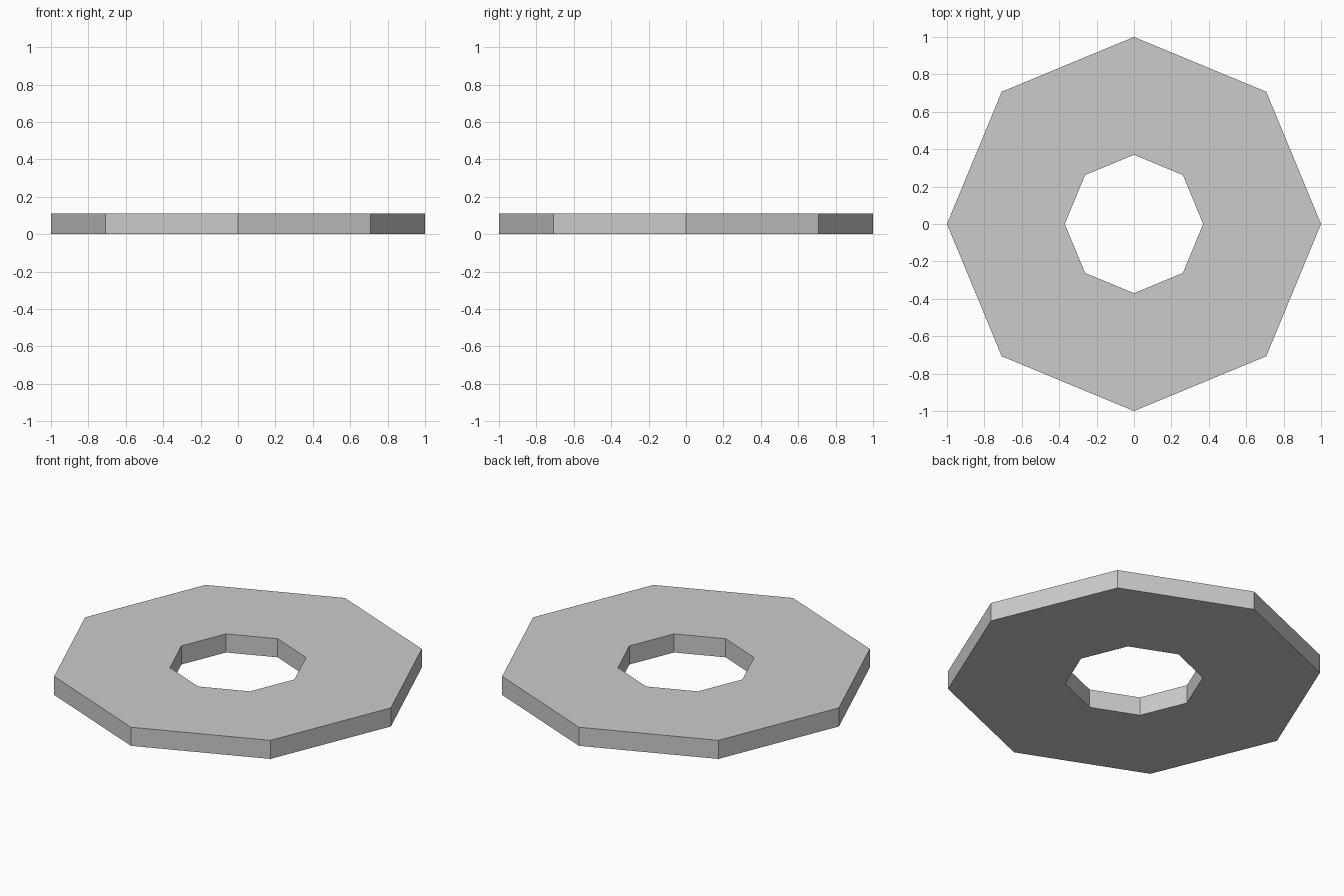
import bpy, bmesh, math

if "Cube" in bpy.data.objects:
    bpy.data.objects.remove(bpy.data.objects["Cube"])

SIDES = 8
OUTER, INNER, HEIGHT = 1.0, 0.37, 0.11


def ring(bm, radius, z):
    """Octagon of vertices with corners on the axes."""
    return [bm.verts.new((radius * math.cos(i * math.tau / SIDES),
                          radius * math.sin(i * math.tau / SIDES), z))
            for i in range(SIDES)]


# Flat octagonal washer: sweep the rectangular section round the centre
bm = bmesh.new()
loops = [ring(bm, r, z) for r, z in
         ((OUTER, 0), (OUTER, HEIGHT), (INNER, HEIGHT), (INNER, 0))]
for k in range(4):
    a, b = loops[k], loops[(k + 1) % 4]
    for i in range(SIDES):
        j = (i + 1) % SIDES
        bm.faces.new((a[i], a[j], b[j], b[i]))
bmesh.ops.recalc_face_normals(bm, faces=bm.faces)

mesh = bpy.data.meshes.new("octagonal_washer")
bm.to_mesh(mesh)
bm.free()
washer = bpy.data.objects.new("octagonal_washer", mesh)
bpy.context.collection.objects.link(washer)
